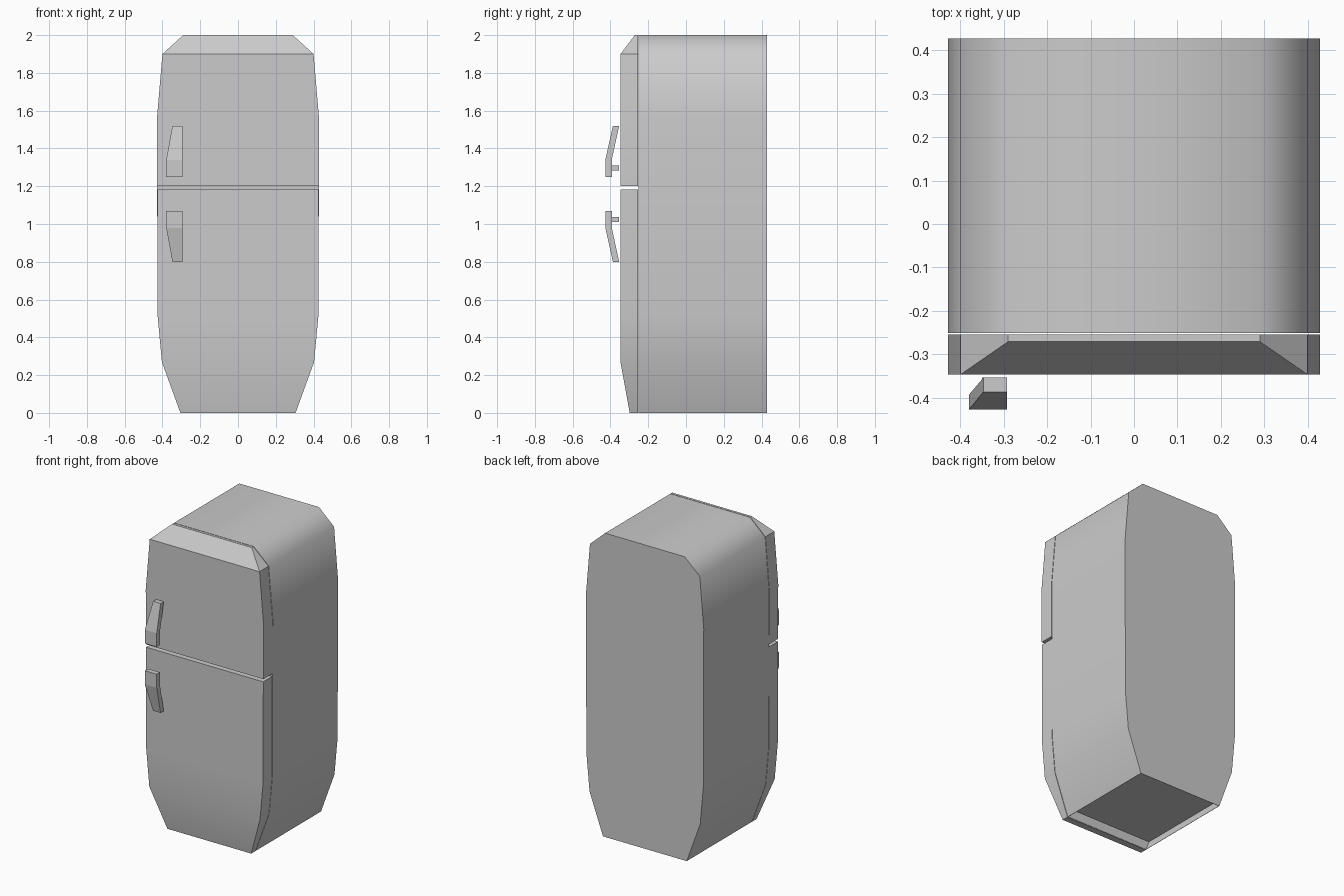
import bpy, bmesh, math

if "Cube" in bpy.data.objects:
    bpy.data.objects.remove(bpy.data.objects["Cube"])


def loft(name, rows, angle, recess=0.0):
    """Stack rectangular rows (z, x0, x1, y_front, y_back), bottom to top."""
    bm = bmesh.new()
    rings = [[bm.verts.new(p) for p in ((x0, yf, z), (x1, yf, z), (x1, yb, z), (x0, yb, z))]
             for z, x0, x1, yf, yb in rows]
    bottom = bm.faces.new(rings[0][::-1])
    bm.faces.new(rings[-1])
    for a, b in zip(rings, rings[1:]):
        for i in range(4):
            j = (i + 1) % 4
            bm.faces.new((a[i], a[j], b[j], b[i]))
    bmesh.ops.recalc_face_normals(bm, faces=bm.faces)
    if recess:
        # thin rim, then the floor pushed up following the tapered walls
        bmesh.ops.inset_region(bm, faces=[bottom], thickness=0.003)
        bmesh.ops.inset_region(bm, faces=[bottom], thickness=0.0001)
        for v in bottom.verts:
            v.co.z = recess
            v.co.x += math.copysign(recess * 0.37, v.co.x)
    mesh = bpy.data.meshes.new(name)
    bm.to_mesh(mesh)
    bm.free()
    ob = bpy.data.objects.new(name, mesh)
    bpy.context.collection.objects.link(ob)
    bpy.ops.object.select_all(action='DESELECT')
    ob.select_set(True)
    bpy.context.view_layer.objects.active = ob
    bpy.ops.object.shade_smooth_by_angle(angle=math.radians(angle))
    return ob


# Half widths of the bulging outline at each height
lower = [(0, 0.305), (0.27, 0.403), (0.52, 0.426)]
upper = [(1.56, 0.429), (1.9, 0.40), (2.0, 0.29)]

# Cabinet with a recessed underside
loft("cabinet", [(z, -w, w, -0.251, 0.428) for z, w in lower + upper], 50, recess=0.06)

# Doors, with fronts sloping back at the very top and bottom
low_front = [-0.298, -0.347, -0.347, -0.347]
loft("lower_door", [(z, -w, w, f, -0.2545)
                    for (z, w), f in zip(lower + [(1.182, 0.427)], low_front)], 35)
top_front = [-0.347, -0.347, -0.347, -0.271]
loft("upper_door", [(z, -w, w, f, -0.2545)
                    for (z, w), f in zip([(1.2, 0.428)] + upper, top_front)], 35)

# Bent handles and their pegs, mirrored about the door split
grip = [(1.25, -0.38, -0.293, -0.427, -0.393),
        (1.34, -0.38, -0.293, -0.427, -0.393),
        (1.52, -0.347, -0.293, -0.387, -0.354)]
peg = [(1.283, -0.35, -0.323, -0.40, -0.354),
       (1.31, -0.35, -0.323, -0.40, -0.354)]
for part, rows in (("handle", grip), ("handle_peg", peg)):
    loft("upper_" + part, rows, 10)
    loft("lower_" + part, [(2.32 - r[0], *r[1:]) for r in reversed(rows)], 10)
